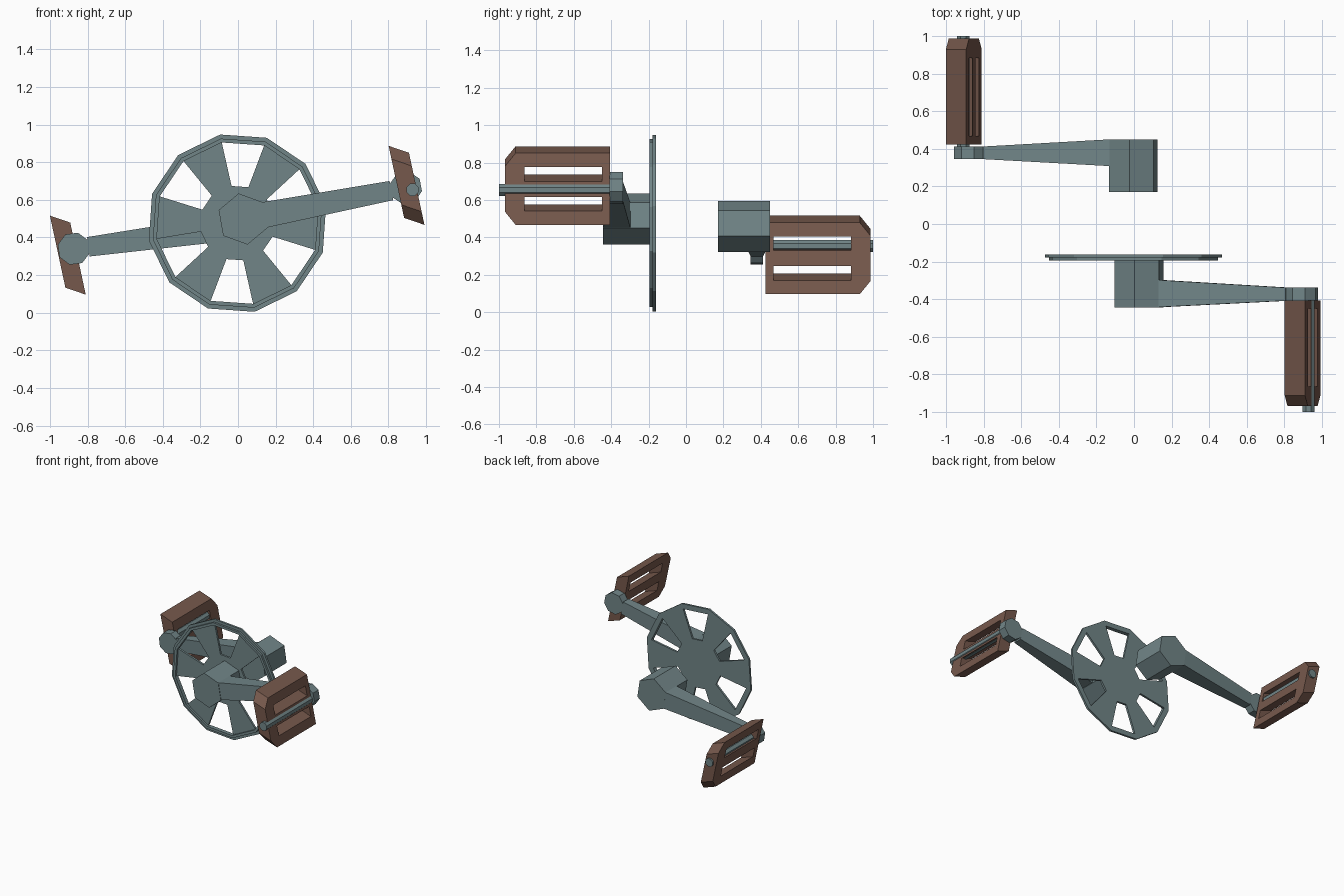
import bpy, bmesh, math
from mathutils import Vector

if "Cube" in bpy.data.objects:
    bpy.data.objects.remove(bpy.data.objects["Cube"])


def material(name, rgb):
    m = bpy.data.materials.new(name)
    m.diffuse_color = (*rgb, 1)
    m.use_nodes = True
    m.node_tree.nodes["Principled BSDF"].inputs["Base Color"].default_value = m.diffuse_color
    return m


STEEL = material("grey teal metal", (0.165, 0.235, 0.245))
BROWN = material("brown pedal", (0.18, 0.098, 0.072))


def finish(name, bm, mat):
    bmesh.ops.recalc_face_normals(bm, faces=bm.faces)
    mesh = bpy.data.meshes.new(name)
    bm.to_mesh(mesh)
    bm.free()
    mesh.materials.append(mat)
    ob = bpy.data.objects.new(name, mesh)
    bpy.context.collection.objects.link(ob)


def plate(name, loops, depth, mat):
    """Fill an outline with holes (loops of 3D points), then extrude it."""
    bm = bmesh.new()
    for loop in loops:
        vs = [bm.verts.new(p) for p in loop]
        for a, b in zip(vs, vs[1:] + vs[:1]):
            bm.edges.new((a, b))
    bmesh.ops.triangle_fill(bm, edges=bm.edges[:], use_beauty=True)
    bmesh.ops.dissolve_limit(bm, angle_limit=0.01, verts=bm.verts[:], edges=bm.edges[:])
    ext = bmesh.ops.extrude_face_region(bm, geom=bm.faces[:], use_keep_orig=True)
    moved = [g for g in ext["geom"] if isinstance(g, bmesh.types.BMVert)]
    bmesh.ops.translate(bm, verts=moved, vec=depth)
    finish(name, bm, mat)


def polar(cx, cz, y, r, deg):
    a = math.radians(deg)
    return Vector((cx + r * math.cos(a), y, cz + r * math.sin(a)))


def ngon(cx, cz, y, r, n, first):
    return [polar(cx, cz, y, r, first + 360 * i / n) for i in range(n)]


def prism(name, cx, cz, r, n, first, y0, y1):
    plate(name, [ngon(cx, cz, y0, r, n, first)], (0, y1 - y0, 0), STEEL)


# Chainring: twelve-sided disc with six windows, plus a raised rim on its front
RX, RZ = -0.003, 0.476
windows = []
for k in range(6):
    mid = 86 + 60 * k
    windows.append([polar(RX, RZ, -0.178, r, mid + d)
                    for r, d in ((0.2, -13), (0.437, -15), (0.437, 15), (0.2, 13))])
plate("chainring", [ngon(RX, RZ, -0.178, 0.48, 12, 11)] + windows, (0, 0.017, 0), STEEL)
plate("chainring_rim", [ngon(RX, RZ, -0.194, r, 12, 11) for r in (0.458, 0.437)],
      (0, 0.016, 0), STEEL)


def crank(side, hub, hub_turn, hub_y, boss, arm_y, boss_y):
    # Hexagonal hub
    prism(side + "_hub", *hub, 0.138, 6, hub_turn, *hub_y)
    # Tapered arm from one hub face to the end boss
    cx, cz = hub
    d = Vector((boss[0] - cx, 0, boss[1] - cz)).normalized()
    up = Vector((-d.z, 0, d.x))
    face = math.degrees(math.atan2(d.z, d.x))
    tip = Vector((boss[0], 0, boss[1])) - d * 0.078
    bm = bmesh.new()
    root = [polar(cx, cz, y, 0.137, face + s) for y, s in
            ((arm_y[0], -30), (arm_y[0], 30), (arm_y[1], 30), (arm_y[1], -30))]
    end = [tip + up * s * 0.052 + Vector((0, y, 0)) for y, s in
           ((boss_y[0], -1), (boss_y[0], 1), (boss_y[1], 1), (boss_y[1], -1))]
    a = [bm.verts.new(p) for p in root]
    b = [bm.verts.new(p) for p in end]
    bm.faces.new(a)
    bm.faces.new(b)
    for i in range(4):
        j = (i + 1) % 4
        bm.faces.new((a[i], a[j], b[j], b[i]))
    finish(side + "_arm", bm, STEEL)
    # Octagonal boss holding the pedal axle
    prism(side + "_boss", *boss, 0.088, 8, face + 22.5, *boss_y)


crank("right", (0.027, 0.498), 40, (-0.445, -0.178), (0.892, 0.664),
      (-0.442, -0.298), (-0.408, -0.338))
crank("left", (-0.003, 0.458), 38.8, (0.17, 0.45), (-0.873, 0.34),
      (0.45, 0.308), (0.412, 0.345))


def pedal(side, x, z, inner, sign):
    """Slanted plate with two slots; (x, z) is the top of its inward face."""
    def pt(s, t):  # s = drop in z from the top, t = distance outward
        return Vector((x + s * 0.215, inner + sign * t, z - s))
    outline = [pt(*p) for p in ((0, 0), (0.383, 0), (0.383, 0.505),
                                (0.313, 0.562), (0.07, 0.562), (0, 0.505))]
    slots = [[pt(s, t) for s, t in ((s0, 0.043), (s1, 0.043), (s1, 0.458), (s0, 0.458))]
             for s0, s1 in ((0.073, 0.15), (0.233, 0.31))]
    plate(side + "_pedal", [outline] + slots, (0.108, 0, -0.037), BROWN)


pedal("right", 0.801, 0.887, -0.406, -1)
pedal("left", -1.0, 0.516, 0.424, 1)

# Pedal axles
prism("right_axle", 0.928, 0.654, 0.035, 8, 22.5, -0.36, -1.0)
prism("left_axle", -0.908, 0.354, 0.035, 8, 22.5, 0.36, 1.0)
